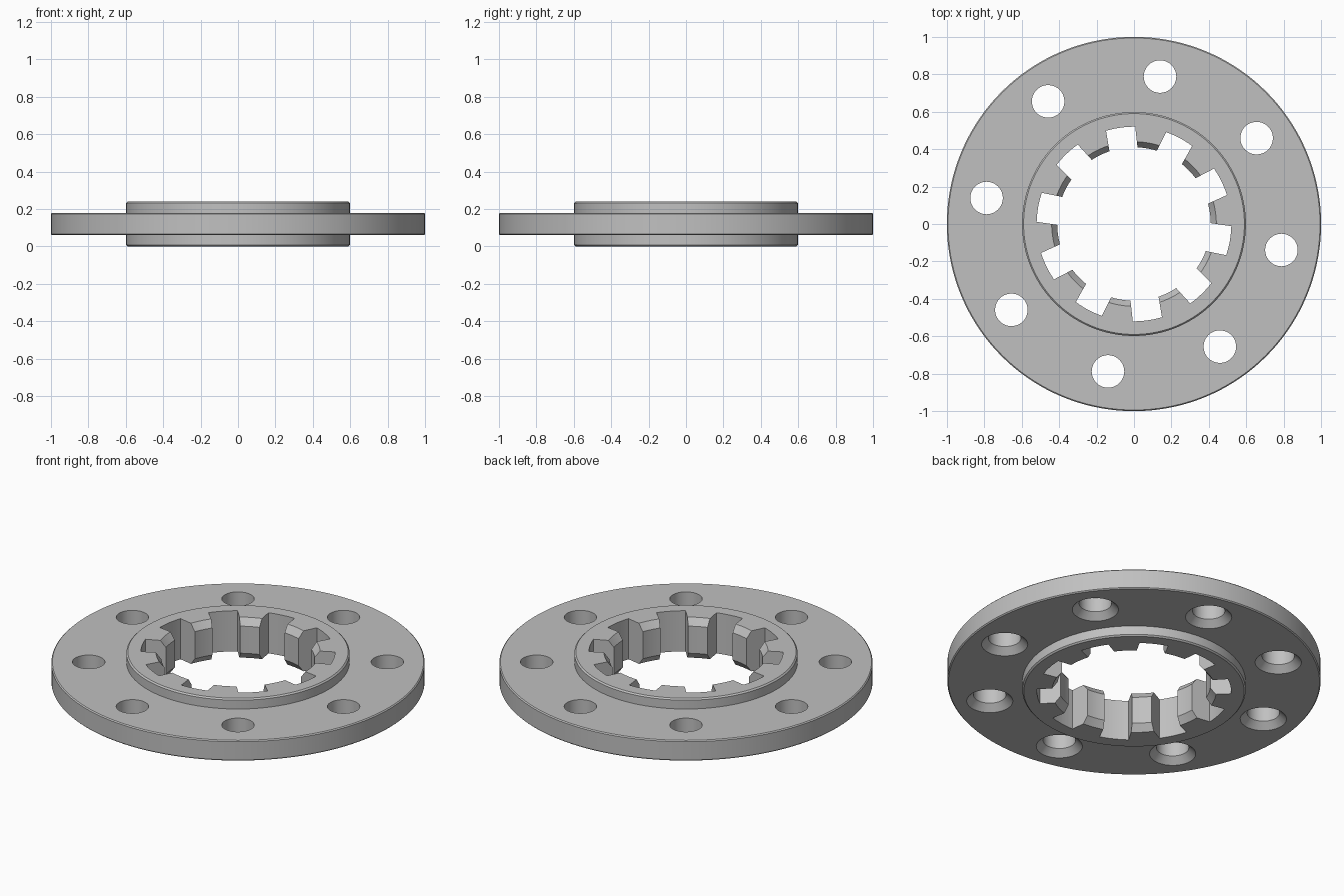
import bpy, bmesh
from math import cos, sin, pi, radians

cube = bpy.data.objects.get("Cube")
if cube:
    bpy.data.objects.remove(cube, do_unlink=True)

HEIGHT = 0.24
FLANGE_Z = (0.06, 0.18)
HUB_R, BORE_R, GROOVE_R = 0.598, 0.41, 0.52
GROOVES, HOLES = 10, 8

steel = bpy.data.materials.new("steel_grey")
steel.use_nodes = True
colour = (0.53, 0.53, 0.53, 1)
steel.diffuse_color = colour
steel.node_tree.nodes["Principled BSDF"].inputs["Base Color"].default_value = colour


def lathe(bm, profile, segments, cx=0, cy=0):
    """Revolve a closed (radius, z) loop about a vertical axis."""
    rings = []
    for i in range(segments):
        a = 2 * pi * i / segments
        rings.append([bm.verts.new((cx + r * cos(a), cy + r * sin(a), z)) for r, z in profile])
    n = len(profile)
    for i in range(segments):
        p, q = rings[i], rings[(i + 1) % segments]
        for j in range(n):
            k = (j + 1) % n
            bm.faces.new((p[j], q[j], q[k], p[k]))


def plug(bm, sections):
    """Loft matching horizontal outlines into a closed solid."""
    loops = [[bm.verts.new(co) for co in s] for s in sections]
    bm.faces.new(loops[0][::-1])
    bm.faces.new(loops[-1])
    for low, high in zip(loops, loops[1:]):
        for j in range(len(low)):
            k = (j + 1) % len(low)
            bm.faces.new((low[j], low[k], high[k], high[j]))


def make_object(bm, name):
    bmesh.ops.recalc_face_normals(bm, faces=bm.faces)
    mesh = bpy.data.meshes.new(name)
    bm.to_mesh(mesh)
    bm.free()
    obj = bpy.data.objects.new(name, mesh)
    bpy.context.collection.objects.link(obj)
    mesh.materials.append(steel)
    return obj


# Flange and hub in one turned body; lower half of the profile is mirrored
b, c, dr, dz = 0.008, 0.006, 0.03, 0.04
top = FLANGE_Z[1]
upper = [(1, top - c), (1 - c, top), (HUB_R, top), (HUB_R, HEIGHT - b),
         (HUB_R - b, HEIGHT), (BORE_R + dr, HEIGHT), (BORE_R, HEIGHT - dz)]
lower = [(r, HEIGHT - z) for r, z in reversed(upper)]
bm = bmesh.new()
lathe(bm, upper + lower, 144)
body = make_object(bm, "splined_flange")

# Spline groove cutters with an arc-shaped floor
bm = bmesh.new()
for i in range(GROOVES):
    turn = radians(98) + 2 * pi * i / GROOVES
    half = 0.079 / GROOVE_R
    outline = [(0.3, -0.073), (0.3, 0.073)]
    outline += [(GROOVE_R * cos(half * t / 3), GROOVE_R * sin(half * t / 3)) for t in range(3, -4, -1)]
    spun = [(x * cos(turn) - y * sin(turn), x * sin(turn) + y * cos(turn)) for x, y in outline]
    plug(bm, [[(x, y, z) for x, y in spun] for z in (-0.1, HEIGHT + 0.1)])
grooves = make_object(bm, "groove_cutter")

# Bolt hole cutters, countersunk from below
bm = bmesh.new()
hole_r, sink = 0.087, 0.037
z0 = FLANGE_Z[0]
for i in range(HOLES):
    a = radians(80) + 2 * pi * i / HOLES
    cx, cy = 0.8 * cos(a), 0.8 * sin(a)
    steps = [(hole_r + sink, z0 - 0.1), (hole_r + sink, z0), (hole_r, z0 + sink), (hole_r, HEIGHT + 0.1)]
    plug(bm, [[(cx + r * cos(2 * pi * j / 40), cy + r * sin(2 * pi * j / 40), z) for j in range(40)]
              for r, z in steps])
holes = make_object(bm, "bolt_hole_cutter")

# Cut the grooves and holes
bpy.ops.object.select_all(action="DESELECT")
body.select_set(True)
bpy.context.view_layer.objects.active = body
for cutter in (grooves, holes):
    mod = body.modifiers.new(cutter.name, "BOOLEAN")
    mod.operation, mod.solver, mod.object = "DIFFERENCE", "EXACT", cutter
    bpy.ops.object.modifier_apply(modifier=mod.name)
    cutter.hide_render = True
    bpy.data.objects.remove(cutter, do_unlink=True)

bpy.ops.object.shade_smooth_by_angle(angle=radians(25))
